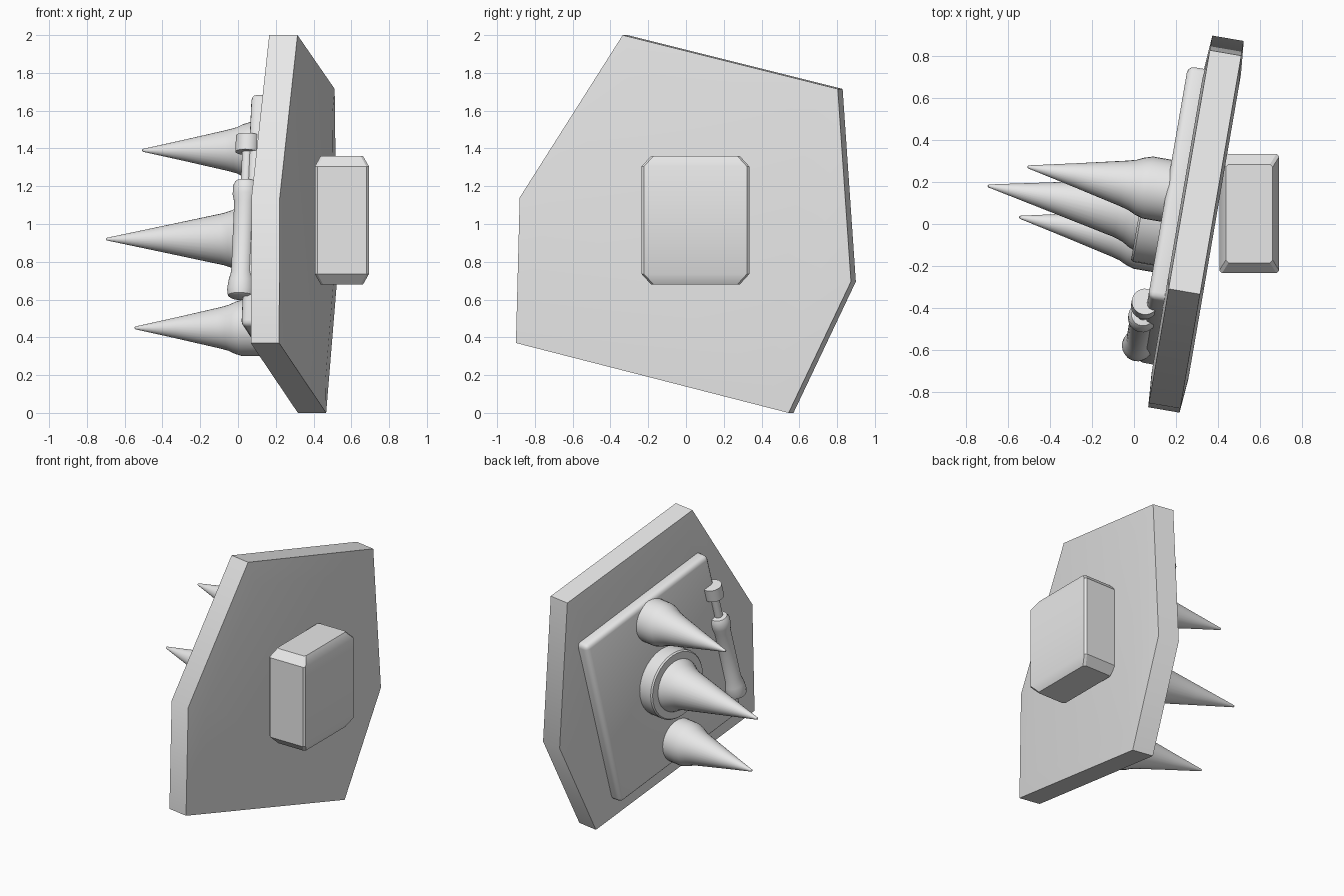
import bpy, bmesh
from math import radians, pi
from mathutils import Matrix, Vector

if "Cube" in bpy.data.objects:
    bpy.data.objects.remove(bpy.data.objects["Cube"], do_unlink=True)

GREY = (0.8, 0.8, 0.8, 1)
mat = bpy.data.materials.new("plain light grey")
mat.use_nodes = True
mat.diffuse_color = GREY
mat.node_tree.nodes["Principled BSDF"].inputs["Base Color"].default_value = GREY

# Working frames: the plate leans in plan, its inner side carries a rolled panel
THICK = 0.152
PLATE = Matrix.Translation((0.373, 0, 0)) @ Matrix.Rotation(radians(-9.8), 4, "Z")
INNER = PLATE @ Matrix.Translation((-THICK, -0.033, 0))
PANEL = INNER @ Matrix.Translation((0, 0.04, 0.93)) @ Matrix.Rotation(radians(-14.6), 4, "X")
OUTWARD = Matrix.Rotation(-pi / 2, 4, "Y")   # turns a z axis to face -x


def finish(name, bm, matrix, angle=35):
    bmesh.ops.recalc_face_normals(bm, faces=bm.faces)
    mesh = bpy.data.meshes.new(name)
    bm.to_mesh(mesh)
    bm.free()
    mesh.materials.append(mat)
    ob = bpy.data.objects.new(name, mesh)
    bpy.context.collection.objects.link(ob)
    ob.matrix_world = matrix
    bpy.ops.object.select_all(action="DESELECT")
    ob.select_set(True)
    bpy.context.view_layer.objects.active = ob
    bpy.ops.object.shade_smooth_by_angle(angle=radians(angle))


def loft(name, rings, matrix, angle=35):
    """Join equal-length closed rings and cap both ends."""
    bm = bmesh.new()
    loops = [[bm.verts.new(p) for p in ring] for ring in rings]
    n = len(loops[0])
    for a, b in zip(loops, loops[1:]):
        for i in range(n):
            j = (i + 1) % n
            bm.faces.new((a[i], a[j], b[j], b[i]))
    bm.faces.new(loops[0])
    bm.faces.new(loops[-1])
    finish(name, bm, matrix, angle)


def lathe(name, profile, matrix, sides=32):
    """Turn (radius, height) points around the z axis."""
    rings = [[Matrix.Rotation(2 * pi * i / sides, 3, "Z") @ Vector((r, 0, h))
              for i in range(sides)] for r, h in profile]
    loft(name, rings, matrix)


def box(name, size, centre, matrix, bevel, segments=3):
    bm = bmesh.new()
    bmesh.ops.create_cube(bm, size=1)
    bmesh.ops.scale(bm, vec=size, verts=bm.verts)
    bmesh.ops.translate(bm, vec=centre, verts=bm.verts)
    bmesh.ops.bevel(bm, geom=bm.edges[:], offset=bevel, segments=segments,
                    profile=0.5, affect="EDGES")
    finish(name, bm, matrix)


# Six-sided armour plate, both faces swelling slightly inside the border
outline = [(-0.335, 2), (0.803, 1.715), (0.873, 0.695), (0.543, 0), (-0.90, 0.37), (-0.88, 1.14)]


def plate_ring(x, scale):
    return [(x, y * scale / 0.985, 1 + (z - 1) * scale) for y, z in outline]


loft("armour_plate", [plate_ring(-THICK - 0.012, 0.82), plate_ring(-THICK, 1),
                      plate_ring(0, 1), plate_ring(0.014, 0.82)], PLATE)

# Raised panel with softened edges
box("raised_panel", (0.12, 1.165, 1.27), (-0.03, 0, 0), PANEL, 0.032)

# Spikes: flared foot running into a long cone
for name, y, z, length, foot in (("upper_spike", 0.15, 1.39, 0.764, 0.15),
                                 ("middle_spike", 0.03, 0.92, 0.935, 0.19),
                                 ("lower_spike", -0.09, 0.45, 0.762, 0.15)):
    profile = [(foot, 0), (foot, 0.18), (foot * 0.92, 0.22), (foot * 0.81, 0.255),
               (foot * 0.73, 0.30), (foot * 0.38, 0.30 + (length - 0.30) * 0.5),
               (0.007, length - 0.004), (0.001, length)]
    seat = INNER @ Matrix.Translation((0, y / 0.985, z)) @ OUTWARD
    lathe(name, profile, seat)
    if name == "middle_spike":
        lathe("spike_collar", [(0.24, 0), (0.24, 0.19), (0.232, 0.2), (0.185, 0.2)], seat)

# Piston lying along the front edge of the panel
PISTON = PANEL @ Matrix.Translation((-0.10, -0.548, -0.013))
lathe("piston_body", [(0.055, -0.46), (0.07, -0.45), (0.075, -0.42), (0.07, -0.37),
                      (0.058, -0.32), (0.058, 0.06), (0.068, 0.10), (0.068, 0.15),
                      (0.055, 0.175), (0.03, 0.18)], PISTON, 24)
lathe("piston_rod", [(0.028, 0.15), (0.028, 0.36)], PISTON, 16)
lathe("piston_cap", [(0.064, 0.335), (0.064, 0.425)], PISTON, 24)


# Mounting block with chamfered ends
def section(z, hx, hy, c=0.013):
    cx, cy = 0.55, 0.05
    return [(cx + x, cy + y, z) for x, y in (
        (hx - c, -hy), (hx, c - hy), (hx, hy - c), (hx - c, hy),
        (c - hx, hy), (-hx, hy - c), (-hx, c - hy), (c - hx, -hy))]


loft("mounting_block", [section(0.68, 0.112, 0.235), section(0.735, 0.143, 0.285),
                        section(1.305, 0.143, 0.285), section(1.36, 0.112, 0.235)],
     Matrix.Identity(4), 30)
